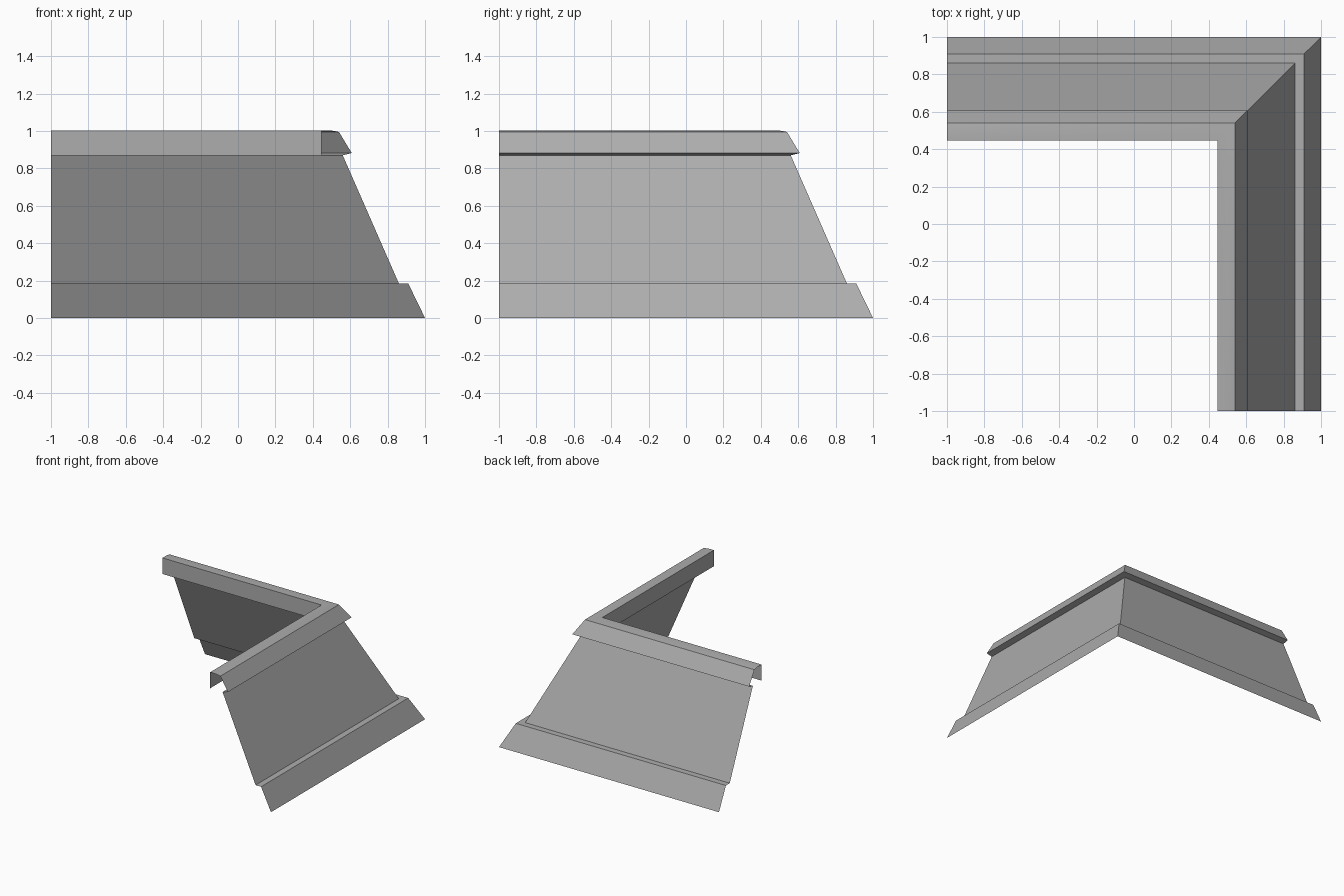
import bpy
import bmesh
import math

cube = bpy.data.objects.get("Cube")
if cube:
    bpy.data.objects.remove(cube, do_unlink=True)

# Plain grey sheet metal
grey = bpy.data.materials.new("grey_metal")
grey.use_nodes = True
colour = (0.42, 0.42, 0.42, 1.0)
grey.diffuse_color = colour
grey.node_tree.nodes["Principled BSDF"].inputs["Base Color"].default_value = colour


def sweep_corner(name, profile):
    """Sweep an open (offset, height) profile round a mitred right-angle corner."""
    bm = bmesh.new()
    rows = [[bm.verts.new(p) for p in ((-1, d, z), (d, d, z), (d, -1, z))]
            for d, z in profile]
    for low, high in zip(rows, rows[1:]):
        for i in range(2):
            bm.faces.new((low[i + 1], low[i], high[i], high[i + 1]))
    mesh = bpy.data.meshes.new(name)
    bm.to_mesh(mesh)
    bm.free()
    mesh.materials.append(grey)
    obj = bpy.data.objects.new(name, mesh)
    bpy.context.collection.objects.link(obj)
    bpy.ops.object.select_all(action="DESELECT")
    obj.select_set(True)
    bpy.context.view_layer.objects.active = obj
    bpy.ops.object.shade_smooth_by_angle(angle=math.radians(20))
    return obj


# Flared skirting with its narrow ledge
sweep_corner("base_skirting", [(1, 0), (0.91, 0.185), (0.86, 0.185)])

# Leaning wall
sweep_corner("sloped_wall", [(0.86, 0.185), (0.56, 0.87)])

# Coping: drip lip, bevel, slightly rounded top and hanging inner flange
sweep_corner("top_coping", [(0.56, 0.87), (0.608, 0.882), (0.54, 0.995),
                            (0.5, 1.002), (0.447, 1.002), (0.447, 0.87)])
